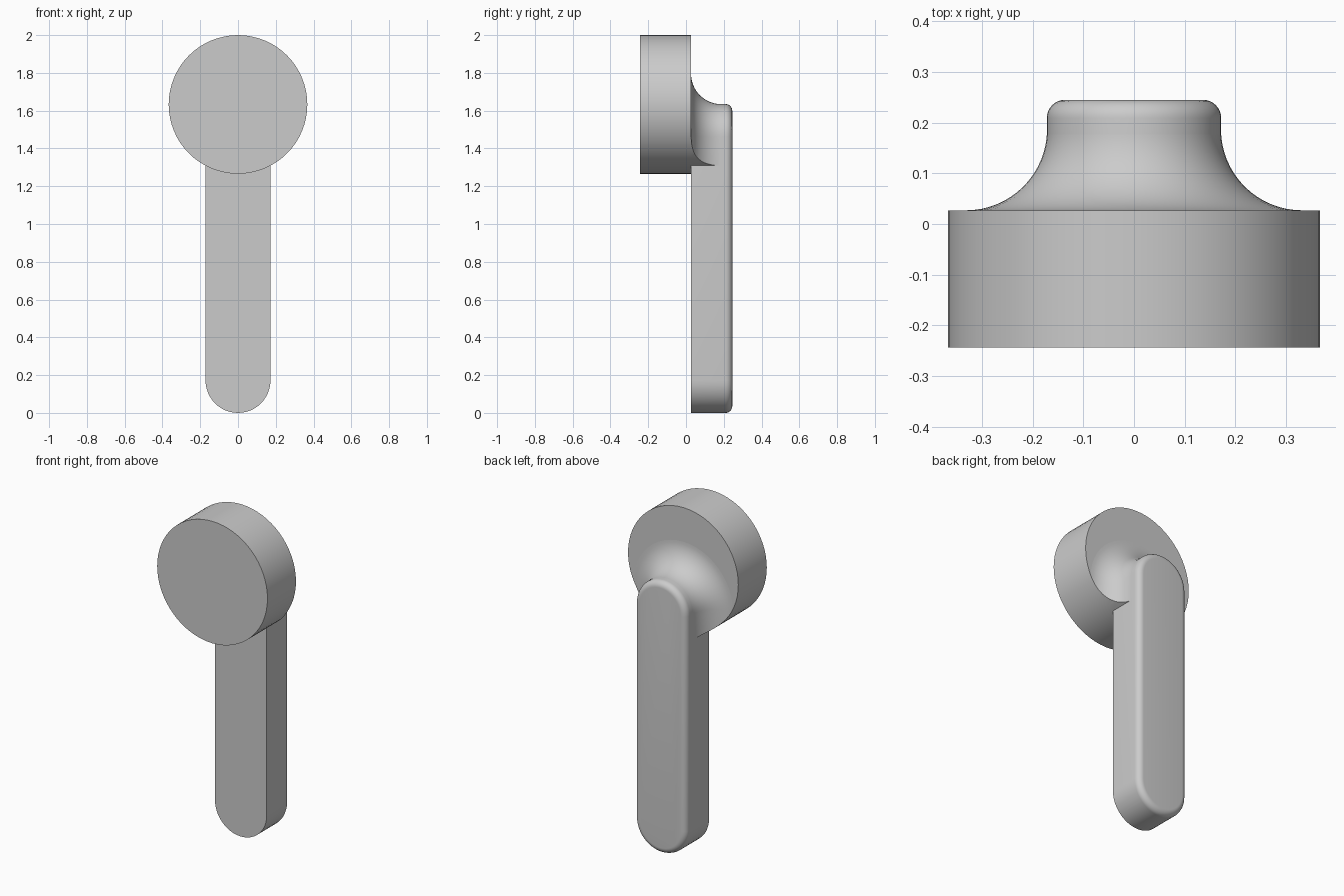
import bpy, bmesh, math
from mathutils import Matrix

cube = bpy.data.objects.get("Cube")
if cube:
    bpy.data.objects.remove(cube, do_unlink=True)

grey = bpy.data.materials.new("plain grey")
grey.use_nodes = True
grey.diffuse_color = (0.6, 0.6, 0.6, 1)
grey.node_tree.nodes["Principled BSDF"].inputs["Base Color"].default_value = (0.6, 0.6, 0.6, 1)

HALF = 0.172          # half width of the handle
LOW, HIGH = HALF, 1.463   # centres of its round ends
HEAD_Z, HEAD_R = 1.633, 0.367
FRONT, JOIN, BACK = -0.244, 0.027, 0.245


def finish(name, bm):
    bmesh.ops.recalc_face_normals(bm, faces=bm.faces)
    mesh = bpy.data.meshes.new(name)
    bm.to_mesh(mesh)
    bm.free()
    mesh.materials.append(grey)
    obj = bpy.data.objects.new(name, mesh)
    bpy.context.collection.objects.link(obj)
    return obj


def smooth(obj):
    bpy.ops.object.select_all(action="DESELECT")
    obj.select_set(True)
    bpy.context.view_layer.objects.active = obj
    bpy.ops.object.shade_smooth_by_angle(angle=math.radians(35))


def cylinder(name, y0, y1):
    bm = bmesh.new()
    turn = Matrix.Translation((0, (y0 + y1) / 2, HEAD_Z)) @ Matrix.Rotation(math.pi / 2, 4, "X")
    bmesh.ops.create_cone(bm, cap_ends=True, segments=64, radius1=HEAD_R,
                          radius2=HEAD_R, depth=y1 - y0, matrix=turn)
    return finish(name, bm)


def stadium_loft(name, profile, steps=24):
    """Loft round-ended outlines through (y, radius) pairs."""
    bm = bmesh.new()
    rings = []
    for y, r in profile:
        ring = []
        for centre, start in ((HIGH, 0), (LOW, math.pi)):
            for i in range(steps + 1):
                a = start + math.pi * i / steps
                ring.append(bm.verts.new((r * math.cos(a), y, centre + r * math.sin(a))))
        rings.append(ring)
    for a, b in zip(rings, rings[1:]):
        for i in range(len(a)):
            j = (i + 1) % len(a)
            bm.faces.new((a[i], a[j], b[j], b[i]))
    bm.faces.new(rings[0])
    bm.faces.new(rings[-1])
    return finish(name, bm)


# Round head
head = cylinder("round_head", FRONT, JOIN)
smooth(head)

# Long handle with a rounded back edge
edge = 0.036
profile = [(JOIN, HALF)]
for i in range(9):
    a = math.pi / 2 * i / 8
    profile.append((BACK - edge + edge * math.sin(a), HALF - edge + edge * math.cos(a)))
handle = stadium_loft("handle", profile)
smooth(handle)

# Concave flare blending handle into head, trimmed to the head's outline
blend = 0.16
profile = []
for i in range(17):
    a = math.pi / 2 * i / 16
    profile.append((JOIN + blend * (1 - math.cos(a)), HALF - 0.0005 + blend * (1 - math.sin(a))))
flare = stadium_loft("neck_flare", profile)
cutter = cylinder("flare_trimmer", JOIN - 0.1, BACK + 0.1)
cutter.hide_render = True
cutter.hide_set(True)
trim = flare.modifiers.new("trim", "BOOLEAN")
trim.operation = "INTERSECT"
trim.solver = "EXACT"
trim.object = cutter
bpy.context.view_layer.objects.active = flare
bpy.ops.object.modifier_apply(modifier="trim")
bpy.data.objects.remove(cutter, do_unlink=True)
smooth(flare)
